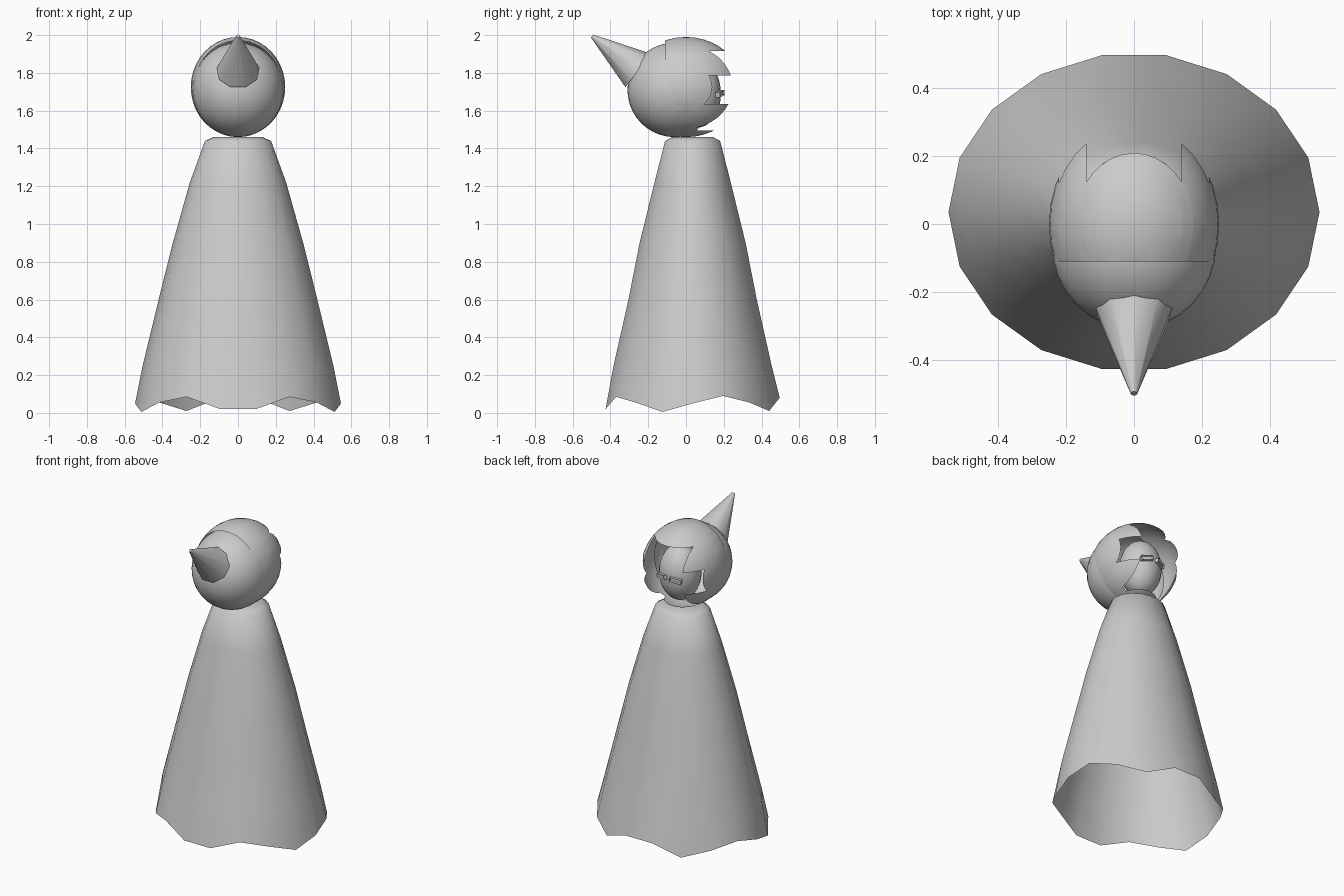
import bpy, bmesh, math
from mathutils import Vector, Matrix

cube = bpy.data.objects.get("Cube")
if cube:
    bpy.data.objects.remove(cube)

grey = bpy.data.materials.new("plain grey")
grey.use_nodes = True
GREY = (0.6, 0.6, 0.6, 1)
grey.diffuse_color = GREY
grey.node_tree.nodes["Principled BSDF"].inputs["Base Color"].default_value = GREY


def finish(bm, name, angle=40):
    """Turn a bmesh into a named, smooth-shaded object."""
    mesh = bpy.data.meshes.new(name)
    bm.to_mesh(mesh)
    bm.free()
    mesh.materials.append(grey)
    obj = bpy.data.objects.new(name, mesh)
    bpy.context.collection.objects.link(obj)
    bpy.ops.object.select_all(action='DESELECT')
    obj.select_set(True)
    bpy.context.view_layer.objects.active = obj
    bpy.ops.object.shade_smooth_by_angle(angle=math.radians(angle))
    return obj


def ellipsoid(centre, radii, segments=32, rings=20):
    bm = bmesh.new()
    m = Matrix.Translation(centre) @ Matrix.Diagonal((*radii, 1))
    bmesh.ops.create_uvsphere(bm, u_segments=segments, v_segments=rings, radius=1, matrix=m)
    return bm


def slice_at(bm, axis, value, clear_above=False, clear_below=False):
    normal = Vector((0, 0, 0))
    normal[axis] = 1
    bmesh.ops.bisect_plane(bm, geom=bm.verts[:] + bm.edges[:] + bm.faces[:],
                           plane_co=normal * value, plane_no=normal,
                           clear_outer=clear_above, clear_inner=clear_below)


# Cloak: flared oval shell with a wavy hem and a closed shoulder
hem = [0.02, 0.085, 0.055, 0.005, 0.05, 0.09, 0.055, 0.01, 0.08]
hem += hem[::-1]
profile = [(0.25, 0.505, 0.425), (0.6, 0.42, 0.345), (0.9, 0.345, 0.285),
           (1.22, 0.255, 0.205), (1.44, 0.175, 0.148), (1.46, 0.13, 0.11)]
bm = bmesh.new()
rings = []
for z, rx, ry in [(None, 0.545, 0.468)] + profile:
    ring = []
    for i, low in enumerate(hem):
        a = math.radians(10 + 20 * i)
        ring.append(bm.verts.new((rx * math.sin(a), 0.035 - ry * math.cos(a),
                                  low if z is None else z)))
    rings.append(ring)
n = len(hem)
for lower, upper in zip(rings, rings[1:]):
    for i in range(n):
        j = (i + 1) % n
        bm.faces.new((lower[i], lower[j], upper[j], upper[i]))
bm.faces.new(rings[-1])
finish(bm, "cloak", 60)

# Front of the head: rounded cap tucked into the hood
bm = ellipsoid((0, -0.06, 1.71), (0.242, 0.25, 0.25))
slice_at(bm, 1, 0.0, clear_above=True)
finish(bm, "head_front")

# Hood: shell with a cross-shaped opening around the face
bm = ellipsoid((0, 0, 1.725), (0.25, 0.3, 0.265))
slice_at(bm, 1, -0.11, clear_below=True)
OPEN_X, NOTCH_X = 0.14, 0.22
OPEN_Z, NOTCH_Z = (1.495, 1.915), (1.635, 1.785)
for x in (OPEN_X, NOTCH_X):
    slice_at(bm, 0, x)
    slice_at(bm, 0, -x)
for z in OPEN_Z + NOTCH_Z:
    slice_at(bm, 2, z)
gone = []
for f in bm.faces:
    c = f.calc_center_median()
    inside = abs(c.x) < OPEN_X and OPEN_Z[0] < c.z < OPEN_Z[1]
    notch = abs(c.x) < NOTCH_X and NOTCH_Z[0] < c.z < NOTCH_Z[1]
    if c.y > 0.05 and (inside or notch):
        gone.append(f)
bmesh.ops.delete(bm, geom=gone, context='FACES')
finish(bm, "hood")

# Face: egg-shaped mask inside the opening
finish(ellipsoid((0, 0.06, 1.69), (0.13, 0.125, 0.18), 24, 16), "face")

# Eyes: narrow drooping frames with a sunken centre
for side, label in ((1, "left"), (-1, "right")):
    bm = bmesh.new()
    m = (Matrix.Translation((0.05 * side, 0.178, 1.69))
         @ Matrix.Rotation(math.radians(-20 * side), 4, 'Z')
         @ Matrix.Rotation(math.radians(10 * side), 4, 'Y')
         @ Matrix.Diagonal((0.075, 0.03, 0.028, 1)))
    bmesh.ops.create_cube(bm, size=1, matrix=m)
    bm.normal_update()
    outer = max(bm.faces, key=lambda f: f.normal.y)
    bmesh.ops.inset_individual(bm, faces=[outer], thickness=0.007, depth=-0.008)
    finish(bm, label + "_eye", 20)

# Horn: tapered spike rising from the front of the head
base, tip = Vector((0, -0.255, 1.81)), Vector((0, -0.498, 1.995))
axis = tip - base
bm = bmesh.new()
m = Matrix.Translation((base + tip) / 2) @ axis.to_track_quat('Z', 'Y').to_matrix().to_4x4()
bmesh.ops.create_cone(bm, cap_ends=True, segments=9, radius1=0.115, radius2=0.01,
                      depth=axis.length, matrix=m)
finish(bm, "horn", 50)
